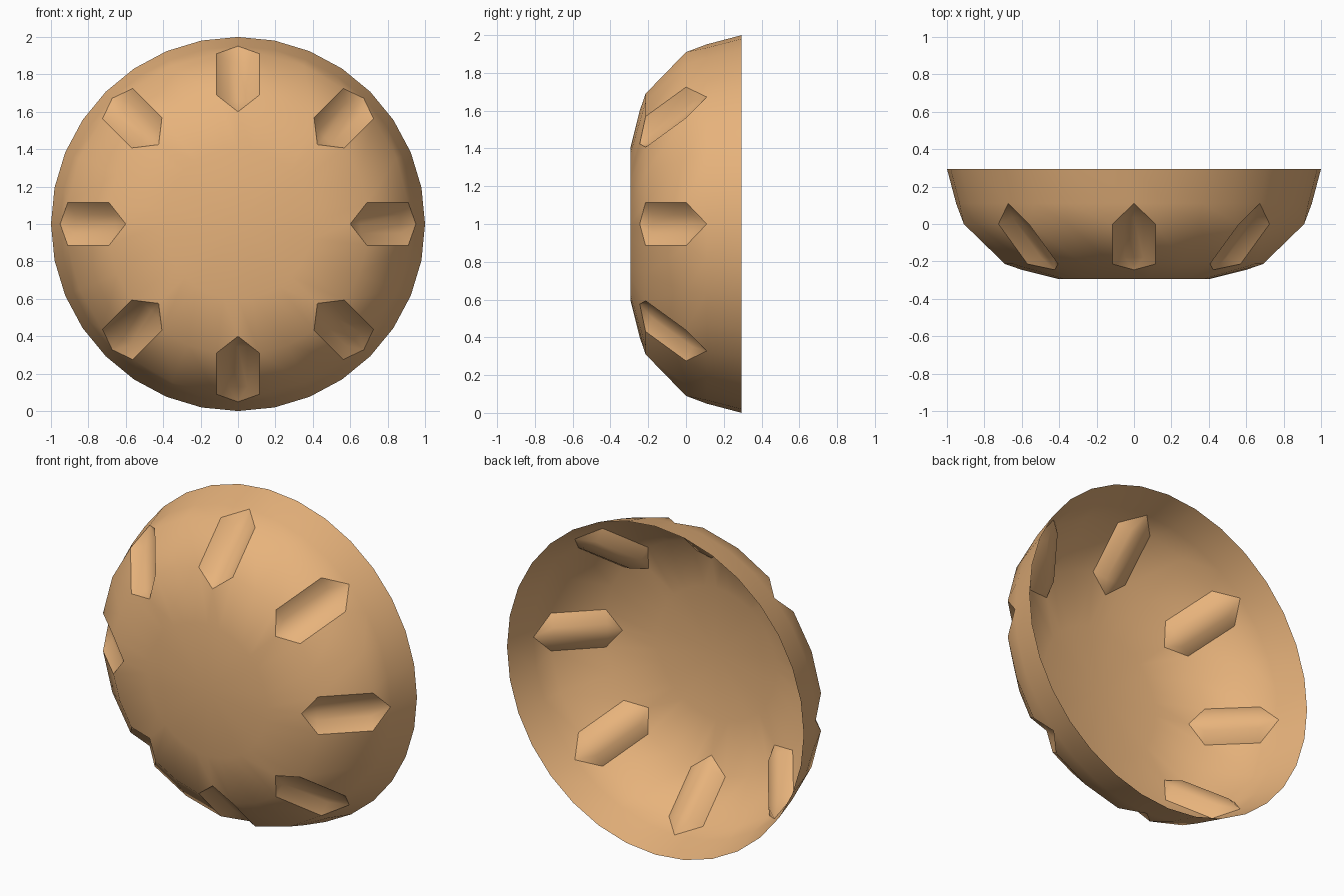
import bpy, bmesh, math
from mathutils import Vector

if "Cube" in bpy.data.objects:
    bpy.data.objects.remove(bpy.data.objects["Cube"])

# Half of one 45 degree sector: name -> (radial, sideways, y); dent axis is sideways = 0
def ring(r, deg, y):
    a = math.radians(deg)
    return (r * math.cos(a), r * math.sin(a), y)

P = {
    "O": (0, 0, -0.295),
    "A0": ring(0.4, 0, -0.295), "A1": ring(0.4, 11.25, -0.295), "A2": ring(0.4, 22.5, -0.295),
    "T": (0.6, 0, -0.245),                                   # inner dent tip
    "C": (0.69, 0.115, -0.214), "C2": ring(0.7, 22.5, -0.214),
    "D": (0.91, 0.115, 0.0), "D2": ring(0.917, 22.5, 0.0),
    "U0": (0.951, 0, 0.11), "U1": ring(0.951, 11.25, 0.11), "U2": ring(0.951, 22.5, 0.11),
    "R0": ring(1, 0, 0.295), "R1": ring(1, 11.25, 0.295), "R2": ring(1, 22.5, 0.295),
    "F0": (0.655, 0, -0.178), "F1": (0.655, 0.05, -0.178),   # dent floor
    "G0": (0.87, 0, 0.035), "G1": (0.87, 0.05, 0.035),
}
FACES = ["O A0 A1", "O A1 A2", "A0 T C A1", "A1 C C2 A2", "C D D2 C2",
         "D U0 U1", "D U1 U2 D2", "U0 R0 R1 U1", "U1 R1 R2 U2",
         "T F0 F1", "T F1 C", "C F1 G1 D", "F0 G0 G1 F1", "G0 U0 G1", "G1 U0 D"]
SHARP = [{"T", "C"}, {"C", "D"}, {"D", "U0"}]

# Repeat the half sector, mirrored and turned, around the y axis
bm = bmesh.new()
for k in range(8):
    a = math.radians(45 * k)
    c, s = math.cos(a), math.sin(a)
    for side in (1, -1):
        v = {n: bm.verts.new((r * c - t * side * s, y, 1 + r * s + t * side * c))
             for n, (r, t, y) in P.items()}
        for f in FACES:
            names = f.split()
            bm.faces.new([v[n] for n in (names if side > 0 else reversed(names))])
        for e in SHARP:
            bm.edges.get([v[n] for n in e]).smooth = False
bmesh.ops.remove_doubles(bm, verts=bm.verts, dist=0.0005)

# Face outwards, smooth everywhere except the dent outlines
bm.normal_update()
front = min(bm.faces, key=lambda f: f.calc_center_median().y)
if front.normal.dot(Vector((0, -1, 0))) < 0:
    bmesh.ops.reverse_faces(bm, faces=bm.faces)
for f in bm.faces:
    f.smooth = True

mesh = bpy.data.meshes.new("dimpled_bowl")
bm.to_mesh(mesh)
bm.free()
bowl = bpy.data.objects.new("dimpled_bowl", mesh)
bpy.context.collection.objects.link(bowl)

mat = bpy.data.materials.new("orange")
mat.diffuse_color = (0.8, 0.45, 0.2, 1)
mat.use_nodes = True
mat.node_tree.nodes["Principled BSDF"].inputs["Base Color"].default_value = mat.diffuse_color
mesh.materials.append(mat)
